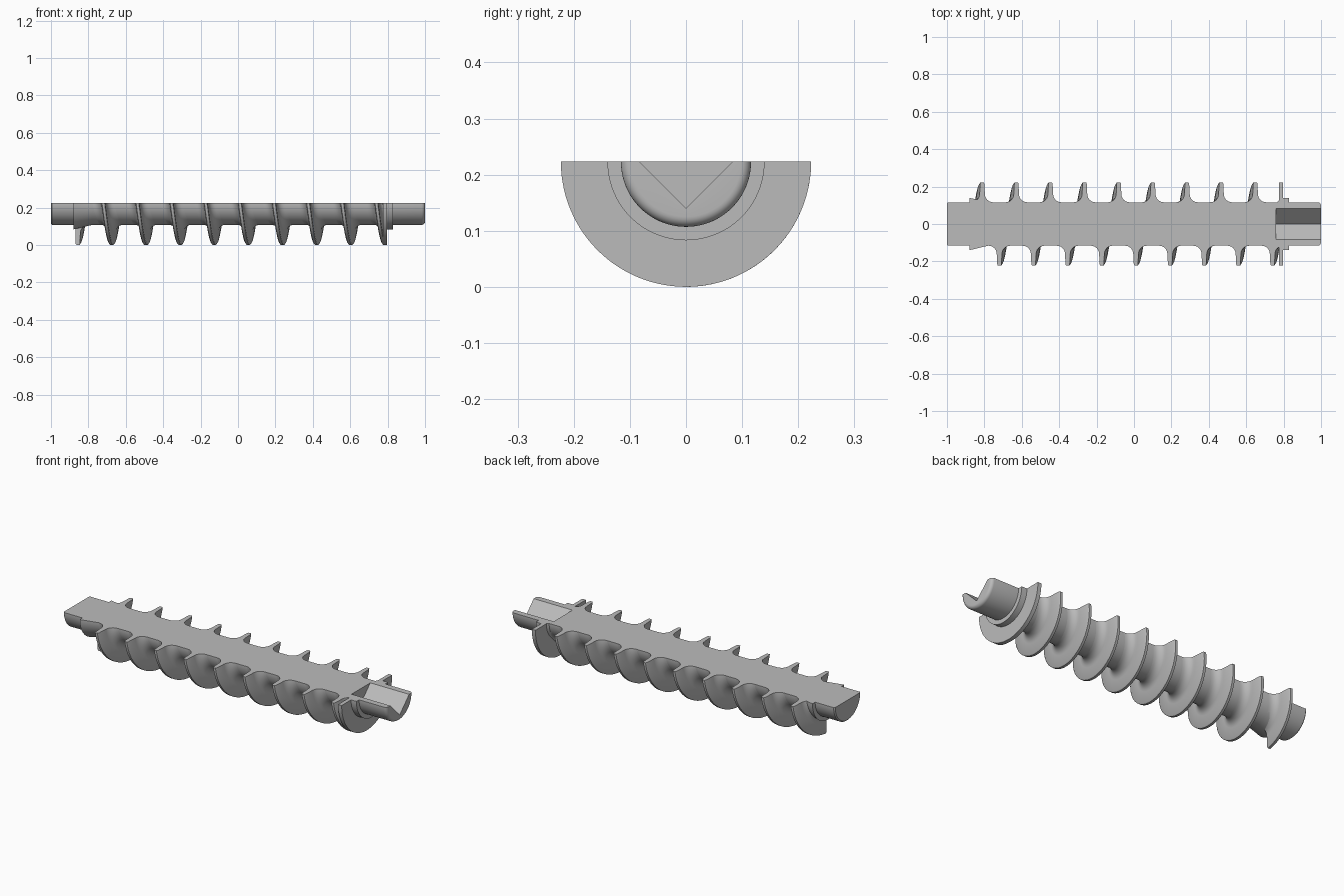
import bpy, bmesh
from math import pi, sin, cos, radians

if "Cube" in bpy.data.objects:
    bpy.data.objects.remove(bpy.data.objects["Cube"])

AXIS = 0.223      # height of the screw axis, level with the flat cut face
CORE = 0.116      # shaft radius
TIP = 0.223       # flight radius
PITCH = 0.1825
STEPS = 56        # segments per half turn

steel = bpy.data.materials.new("grey_steel")
steel.use_nodes = True
grey = (0.5, 0.5, 0.5, 1)
steel.diffuse_color = grey
steel.node_tree.nodes["Principled BSDF"].inputs["Base Color"].default_value = grey


def finish(name, bm):
    bmesh.ops.remove_doubles(bm, verts=bm.verts, dist=1e-5)
    bmesh.ops.recalc_face_normals(bm, faces=bm.faces)
    mesh = bpy.data.meshes.new(name)
    bm.to_mesh(mesh)
    bm.free()
    mesh.materials.append(steel)
    obj = bpy.data.objects.new(name, mesh)
    bpy.context.collection.objects.link(obj)
    return obj


def smooth(obj):
    bpy.ops.object.select_all(action="DESELECT")
    obj.select_set(True)
    bpy.context.view_layer.objects.active = obj
    bpy.ops.object.shade_smooth_by_angle(angle=radians(32))


def sweep(name, profile, x0=0.0, pitch=0.0, start=0.0, low=-1.0, high=1.0):
    """Turn a closed (x, radius) profile about the axis, from start to a half turn."""
    bm = bmesh.new()
    rings = []
    for i in range(STEPS + 1):
        t = start + (pi - start) * i / STEPS
        shift = x0 + pitch * t / (2 * pi)
        rings.append([bm.verts.new((min(max(x + shift, low), high),
                                    -r * cos(t), AXIS - r * sin(t)))
                      for x, r in profile])
    n = len(profile)
    for a, b in zip(rings, rings[1:]):
        for j in range(n):
            k = (j + 1) % n
            bm.faces.new((a[j], a[k], b[k], b[j]))
    bm.faces.new(rings[0])
    bm.faces.new(rings[-1][::-1])
    return finish(name, bm)


# Shaft with tapered collar, end flange, small collar and rounded tip
rounding = [(0.982 + 0.018 * sin(a), CORE - 0.018 + 0.018 * cos(a))
            for a in (radians(15 * i) for i in range(7))]
shaft = sweep("half_shaft", [
    (-1, 0), (-1, CORE - 0.006), (-0.994, CORE),
    (-0.88, CORE), (-0.88, 0.14), (-0.78, CORE),
    (0.765, CORE), (0.775, CORE + 0.01), (0.775, TIP), (0.797, TIP),
    (0.797, 0.14), (0.83, 0.14), (0.83, CORE)] + rounding + [(1, 0)])

# V-shaped drive slot cut into the flat face at the right end
bm = bmesh.new()
ends = [[bm.verts.new((x, y, AXIS + z))
         for y, z in ((-0.103, 0.02), (0, -0.083), (0.103, 0.02))]
        for x in (0.76, 1.1)]
bm.faces.new(ends[0])
bm.faces.new(ends[1][::-1])
for j in range(3):
    k = (j + 1) % 3
    bm.faces.new((ends[0][j], ends[0][k], ends[1][k], ends[1][j]))
cutter = finish("slot_cutter", bm)
cutter.hide_render = True
cut = shaft.modifiers.new("drive_slot", "BOOLEAN")
cut.operation, cut.solver, cut.object = "DIFFERENCE", "EXACT", cutter
bpy.context.view_layer.objects.active = shaft
bpy.ops.object.modifier_apply(modifier=cut.name)
bpy.data.objects.remove(cutter)
smooth(shaft)

# Screw flights: filleted ridge, one half turn each
FILLET = 0.044
side = [(0.058, CORE - 0.003)]
side += [(0.058 - FILLET * sin(a), CORE + FILLET * (1 - cos(a)))
         for a in (radians(15 * i) for i in range(7))]
side += [(0.011, TIP - 0.006), (0.007, TIP)]
ridge = side + [(-x, r) for x, r in reversed(side)]
for i in range(-1, 9):
    flight = sweep(f"screw_flight_{i + 2}", ridge, x0=-0.72 + PITCH * i, pitch=PITCH,
                   start=pi / 2 if i < 0 else 0.0, low=-0.87, high=0.787)
    smooth(flight)
